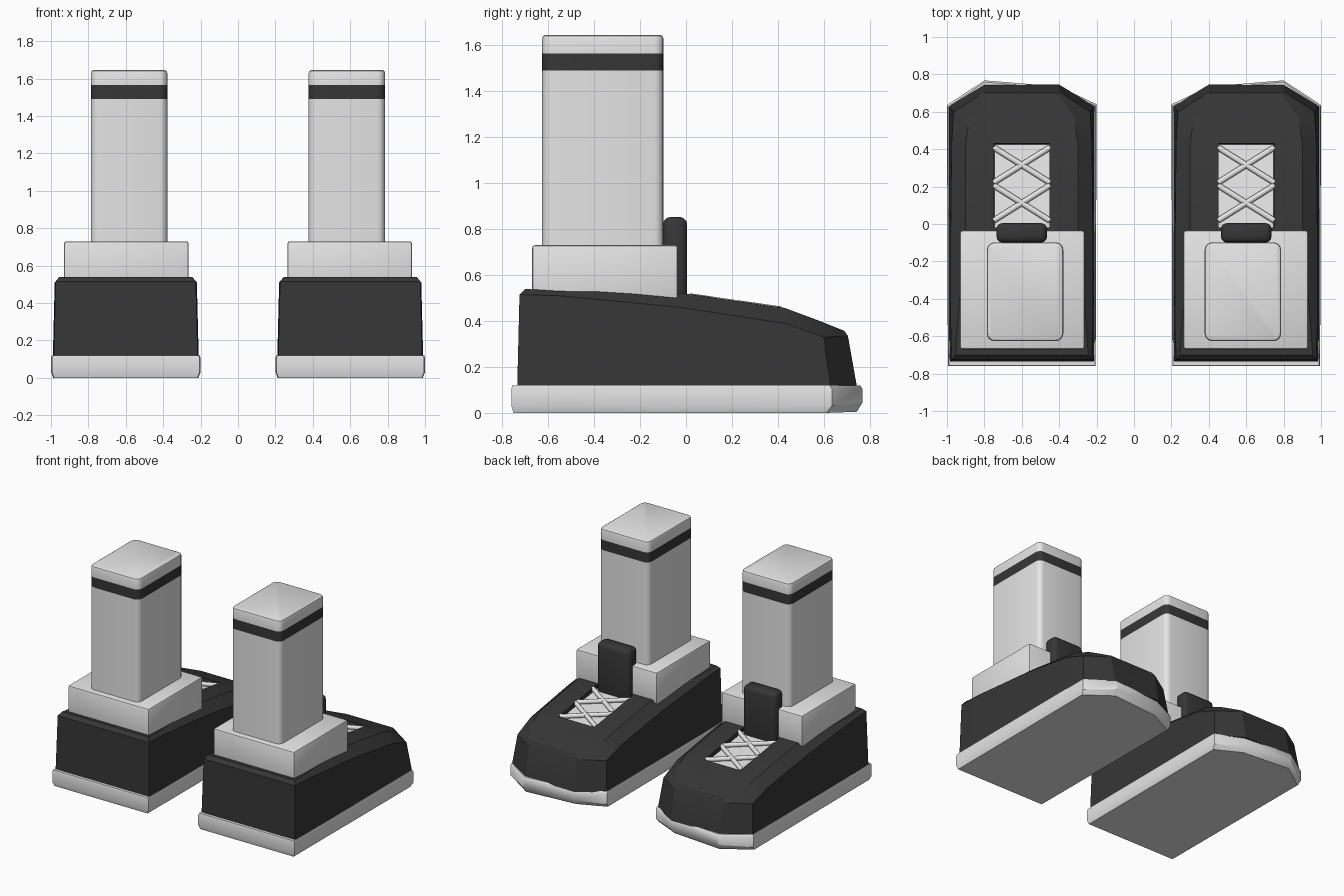
import bpy, bmesh, math
from mathutils import Matrix, Vector

if "Cube" in bpy.data.objects:
    bpy.data.objects.remove(bpy.data.objects["Cube"])

CX = 0.6  # centre line of the modelled foot; the other is mirrored


def material(name, value):
    m = bpy.data.materials.new(name)
    m.diffuse_color = (value, value, value, 1)
    m.use_nodes = True
    m.node_tree.nodes["Principled BSDF"].inputs["Base Color"].default_value = m.diffuse_color
    return m


WHITE = material("off_white", 0.78)
DARK = material("charcoal", 0.037)


def make_object(name, bm, mats):
    bmesh.ops.recalc_face_normals(bm, faces=bm.faces)
    me = bpy.data.meshes.new(name)
    bm.to_mesh(me)
    bm.free()
    for m in mats:
        me.materials.append(m)
    ob = bpy.data.objects.new(name, me)
    bpy.context.collection.objects.link(ob)
    return ob


def finish(ob, bevel=0.0, segments=3, angle=30):
    """Round the edges, mirror to the other foot and smooth the shading."""
    bpy.ops.object.select_all(action='DESELECT')
    ob.select_set(True)
    bpy.context.view_layer.objects.active = ob
    if bevel:
        b = ob.modifiers.new("bevel", 'BEVEL')
        b.width, b.segments, b.limit_method = bevel, segments, 'ANGLE'
        bpy.ops.object.modifier_apply(modifier="bevel")
    bpy.ops.object.shade_smooth_by_angle(angle=math.radians(angle))
    m = ob.modifiers.new("mirror", 'MIRROR')
    m.use_mirror_merge = False


def loft(rings, cap=True):
    """Skin a stack of closed rings that share a point count."""
    bm = bmesh.new()
    vs = [[bm.verts.new(p) for p in r] for r in rings]
    n = len(rings[0])
    for a, b in zip(vs, vs[1:]):
        for i in range(n):
            j = (i + 1) % n
            bm.faces.new((a[i], a[j], b[j], b[i]))
    if cap:
        bm.faces.new(vs[0][::-1])
        bm.faces.new(vs[-1])
    return bm


def box(x0, x1, y0, y1, z0, z1, matrix=Matrix()):
    bm = bmesh.new()
    bmesh.ops.create_cube(bm, size=1)
    for v in bm.verts:
        v.co = matrix @ Vector(((x0 + x1) / 2 + v.co.x * (x1 - x0),
                                (y0 + y1) / 2 + v.co.y * (y1 - y0),
                                (z0 + z1) / 2 + v.co.z * (z1 - z0)))
    return bm


def rounded_ring(cx, cy, hx, hy, r, z, steps=4):
    pts = []
    for k, (sx, sy) in enumerate([(1, 1), (-1, 1), (-1, -1), (1, -1)]):
        for i in range(steps + 1):
            a = math.pi / 2 * (k + i / steps)
            pts.append((cx + sx * (hx - r) + r * math.cos(a),
                        cy + sy * (hy - r) + r * math.sin(a), z))
    return pts


# Sole: slab with a faceted toe that lifts slightly underneath
outline = [(-.395, -.76), (.395, -.76), (.4, .635), (.2, .768), (-.2, .735), (-.4, .64)]


def sole_ring(z, inset, lift=0.0):
    return [(CX + x * (1 - inset), y - (inset * 0.8 if y > 0 else -inset * 0.3),
             z + (lift if y > 0.7 else 0)) for x, y in outline]


sole = make_object("sole", loft([sole_ring(0, 0.03, 0.005), sole_ring(0.03, 0, 0.015),
                                 sole_ring(0.105, 0), sole_ring(0.12, 0.012)]), [WHITE])
finish(sole, angle=35)

# Upper: stations from heel to toe, each (y, half width, z) at base, rim and top
stations = [
    ((-.735, .385, .11), (-.725, .375, .515), (-.70, .355, .54)),
    ((-.55, .39, .11), (-.55, .38, .51), (-.55, .345, .53)),
    ((-.03, .39, .11), (-.03, .38, .46), (-.03, .30, .523)),
    ((.43, .39, .11), (.43, .375, .39), (.43, .30, .457)),
    ((.63, .39, .11), (.60, .365, .33), (.57, .28, .405)),
    ((.745, .2, .11), (.705, .2, .335), (.69, .19, .357)),
]
rings = []
for k in range(3):
    right = [(CX + s[k][1], s[k][0], s[k][2]) for s in stations]
    left = [(CX - s[k][1], s[k][0], s[k][2]) for s in reversed(stations)]
    rings.append(right + left)
bm = loft(rings, cap=False)
bm.verts.ensure_lookup_table()
n = len(stations)
for base in (0, 4 * n):  # close underside and top in strips
    for i in range(n - 1):
        a, b = base + i, base + 2 * n - 1 - i
        bm.faces.new([bm.verts[q] for q in (a, a + 1, b - 1, b)])
upper = make_object("upper", bm, [DARK])

# Lace opening cut into the sloping instep
slope = math.atan2(0.457 - 0.523, 0.46)
instep = Matrix.Translation((CX, 0, 0.519)) @ Matrix.Rotation(slope, 4, 'X')
cutter = make_object("lace_cutter", box(-.148, .148, -.02, .435, -.05, .1, instep), [DARK])
cutter.hide_render = True
cut = upper.modifiers.new("opening", 'BOOLEAN')
cut.operation, cut.solver, cut.object = 'DIFFERENCE', 'EXACT', cutter
bpy.context.view_layer.objects.active = upper
bpy.ops.object.modifier_apply(modifier="opening")
bpy.data.objects.remove(cutter)
finish(upper, angle=28)

# White panel at the bottom of the opening
finish(make_object("lace_panel", box(-.147, .147, -.02, .434, -.055, -.03, instep), [WHITE]))

# Crossed laces
bm = bmesh.new()
for y0, y1 in ((0.02, 0.21), (0.225, 0.415)):
    for s in (-1, 1):
        p, q = Vector((-.15 * s, y0, -.012)), Vector((.15 * s, y1, -.012))
        d = q - p
        place = instep @ Matrix.Translation((p + q) / 2) @ d.to_track_quat('Z', 'Y').to_matrix().to_4x4()
        bmesh.ops.create_cone(bm, cap_ends=True, segments=10, radius1=.016, radius2=.016,
                              depth=d.length, matrix=place)
finish(make_object("laces", bm, [WHITE]), angle=40)

# Tongue standing in front of the ankle
finish(make_object("tongue", box(CX - .135, CX + .135, -.10, .005, .46, .853), [DARK]), 0.032, 3, 40)

# Ankle cuff
finish(make_object("ankle_cuff", box(CX - .335, CX + .33, -.67, -.035, .45, .73), [WHITE]), 0.012, 2, 40)

# Sock with a dark band picked by height
cx, cy, hx, hy = 0.582, -0.362, 0.204, 0.264
rings = [rounded_ring(cx, cy, hx, hy, .04, z) for z in (.70, 1.49, 1.565, 1.63)]
rings.append(rounded_ring(cx, cy, hx - .004, hy - .004, .036, 1.641))
rings.append(rounded_ring(cx, cy, hx - .014, hy - .014, .028, 1.646))
bm = loft(rings)
for f in bm.faces:
    f.material_index = int(1.5 < f.calc_center_median().z < 1.56)
finish(make_object("sock", bm, [WHITE, DARK]), angle=40)
